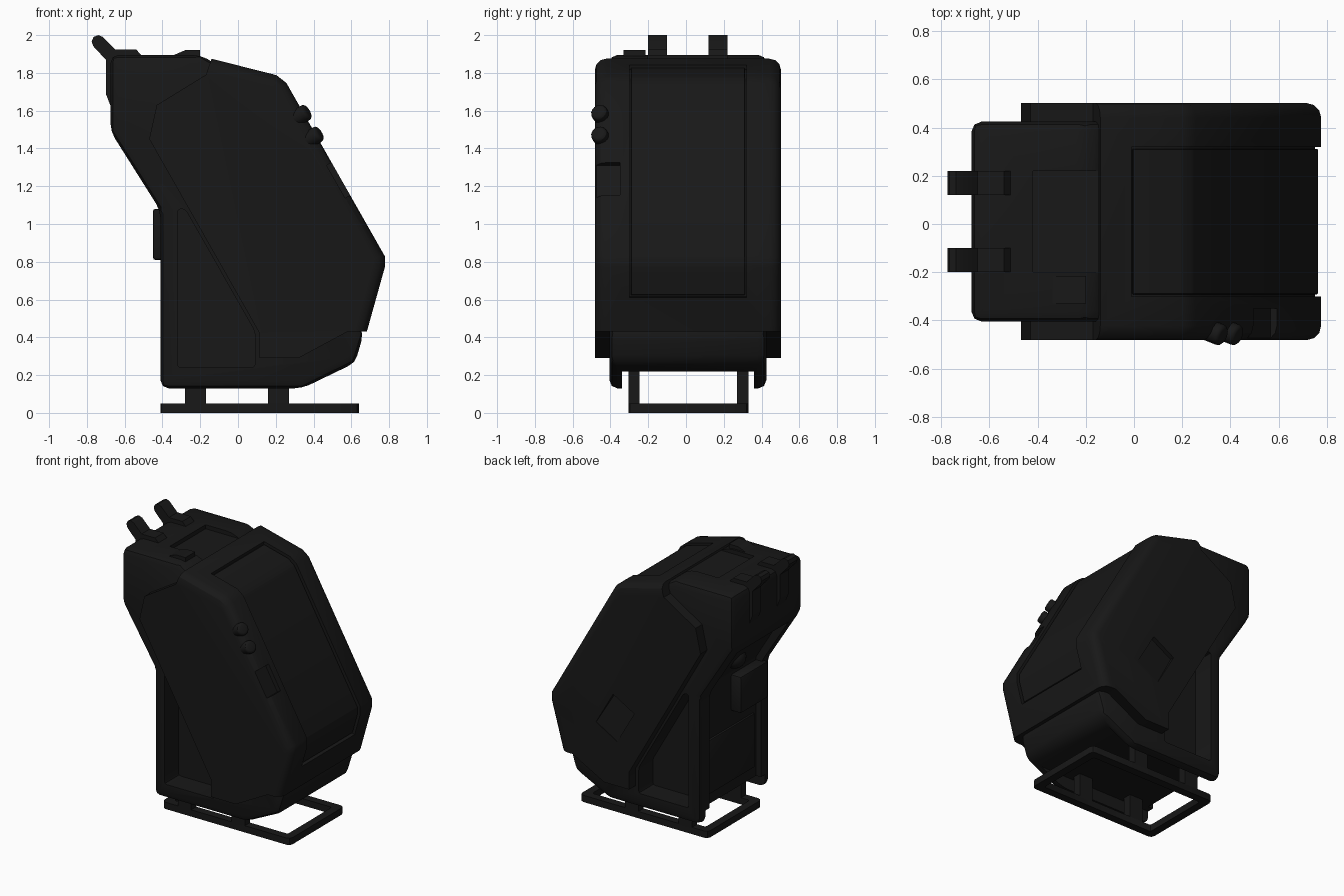
import bpy, bmesh, math
from mathutils import Vector

if "Cube" in bpy.data.objects:
    bpy.data.objects.remove(bpy.data.objects["Cube"])

CY = 0.01  # mid-plane of the body in y
mat = bpy.data.materials.new("dark_plastic")
mat.diffuse_color = (0.009, 0.009, 0.009, 1)
mat.use_nodes = True
mat.node_tree.nodes["Principled BSDF"].inputs["Base Color"].default_value = mat.diffuse_color


def finish(bm, name):
    bmesh.ops.recalc_face_normals(bm, faces=bm.faces)
    me = bpy.data.meshes.new(name)
    bm.to_mesh(me)
    bm.free()
    me.materials.append(mat)
    ob = bpy.data.objects.new(name, me)
    bpy.context.collection.objects.link(ob)
    return ob


def prism(name, pts, y0, y1, bevel=0, segs=2, pick=lambda a, b: True):
    """Extrude an xz profile along y; bevel the edges chosen by pick."""
    bm = bmesh.new()
    f = bm.faces.new([bm.verts.new((x, y0, z)) for x, z in pts])
    r = bmesh.ops.extrude_face_region(bm, geom=[f])
    bmesh.ops.translate(bm, vec=(0, y1 - y0, 0),
                        verts=[v for v in r["geom"] if isinstance(v, bmesh.types.BMVert)])
    bmesh.ops.recalc_face_normals(bm, faces=bm.faces)
    if bevel:
        es = [e for e in bm.edges if pick(e.verts[0].co, e.verts[1].co)]
        bmesh.ops.bevel(bm, geom=es, offset=bevel, segments=segs, profile=0.5,
                        affect='EDGES', clamp_overlap=True)
    return finish(bm, name)


def box(name, x0, x1, y0, y1, z0, z1, bevel=0, pick=lambda a, b: True):
    return prism(name, [(x0, z0), (x1, z0), (x1, z1), (x0, z1)], y0, y1, bevel, 2, pick)


def cut(ob, cutter):
    cutter.hide_render = True
    m = ob.modifiers.new("cut", 'BOOLEAN')
    m.operation, m.solver, m.object = 'DIFFERENCE', 'EXACT', cutter
    bpy.context.view_layer.objects.active = ob
    bpy.ops.object.modifier_apply(modifier=m.name)
    bpy.data.objects.remove(cutter)


def offset(pts, d):
    """Mitred offset of an open path, positive = outwards."""
    p = [Vector(q) for q in pts]
    n = [Vector((-(b - a).y, (b - a).x)).normalized() for a, b in zip(p, p[1:])]
    out = []
    for i, q in enumerate(p):
        a, b = n[max(i - 1, 0)], n[min(i, len(n) - 1)]
        out.append(tuple(q + (a + b) * d / (1 + a.dot(b))))
    return out


def strip(pts, a, b):
    return offset(pts, a) + offset(pts, b)[::-1]


def along_y(a, b):
    return abs(a.y - b.y) > 0.01


def upright(a, b):
    return abs(a.z - b.z) > 0.01


# inner body with the overhanging head
body = prism("inner_body", [(-0.41, 0.13), (0.34, 0.13), (0.62, 0.265), (0.665, 0.42), (0.2, 1.5),
                            (-0.12, 1.85), (-0.2, 1.895), (-0.675, 1.895), (-0.675, 1.49),
                            (-0.41, 1.07)], -0.405, 0.425, 0.042)
# hollow underside and rear channel
cut(body, box("under_cutter", -0.6, 0.8, -0.34, 0.36, 0, 0.22))
cut(body, prism("channel_cutter", [(-0.6, 0.1), (-0.37, 0.1), (-0.37, 1.1), (-0.57, 1.43),
                                   (-0.8, 1.43)], -0.29, 0.31))
# triangular side pockets
tri = [(-0.32, 0.24), (0.09, 0.24), (0.09, 0.43), (-0.28, 1.08), (-0.32, 1.08)]
for y0, y1 in ((-0.6, -0.24), (0.26, 0.6)):
    cut(body, prism("pocket_cutter", tri, y0, y1, 0.018, 2, along_y))
# recess in the lid
cut(body, box("lid_cutter", -0.42, -0.1, -0.2, 0.22, 1.865, 2))

# outer shell, bevelled along its front run
front = [(-0.14, 1.875), (0.203, 1.788), (0.256, 1.747), (0.777, 0.83), (0.777, 0.77), (0.682, 0.43)]
front_set = {(round(x, 3), round(z, 3)) for x, z in front}


def front_rim(a, b):
    on = all((round(v.x, 3), round(v.z, 3)) in front_set for v in (a, b))
    return on and not along_y(a, b)


shell = prism("outer_shell", front + [(0.58, 0.43), (0.32, 0.29), (0.115, 0.29), (0.115, 0.42),
                                      (-0.47, 1.45), (-0.43, 1.63), (-0.17, 1.79)],
              -0.482, 0.502, 0.06, 3, front_rim)
# sunken front panel with a thin surrounding groove
face = [(-0.01, 1.842)] + front[1:5] + [(0.732, 0.61)]
cut(shell, prism("panel_cutter", strip(face, 0.05, -0.026), -0.30, 0.32))
inset = [(-0.001, 1.84)] + front[1:5] + [(0.735, 0.62)]
prism("front_panel", strip(inset, -0.014, -0.04), -0.292, 0.312, 0.003, 1)
# notch on the front corner
cut(shell, prism("notch_cutter", strip([(0.495, 1.325), (0.593, 1.153)], 0.1, -0.03), -0.6, -0.35))
# slanted square recess on the far side, deepest at its upper edge
c, s = math.cos(math.radians(-60)), math.sin(math.radians(-60))
sq = [(0.23 + u * c - v * s, 0.79 + u * s + v * c)
      for u, v in ((-0.14, -0.1), (0.14, -0.1), (0.14, 0.1), (-0.14, 0.1))]
wedge = prism("side_recess_cutter", sq, 0.47, 0.6)
for v in wedge.data.vertices:
    if v.co.y < 0.5 and v.co.z < 0.8:
        v.co.y = 0.498
cut(shell, wedge)

# two indicator buttons on the front corner
for i, (x, z) in enumerate(((0.338, 1.575), (0.402, 1.46))):
    bm = bmesh.new()
    bmesh.ops.create_cone(bm, cap_ends=True, segments=16, radius1=0.045, radius2=0.045, depth=0.08)
    rim = [e for e in bm.edges if all(v.co.z > 0 for v in e.verts)]
    bmesh.ops.bevel(bm, geom=rim, offset=0.018, segments=3, profile=0.5, affect='EDGES')
    ob = finish(bm, f"indicator_{i + 1}")
    ob.rotation_euler = Vector((0.87, -0.35, 0.5)).to_track_quat('Z', 'Y').to_euler()
    ob.location = (x, -0.452, z + 0.003)

# latch levers over the head
lever = [(-0.5, 1.88), (-0.54, 1.925), (-0.65, 1.925), (-0.715, 1.99), (-0.74, 2.0), (-0.765, 1.99),
         (-0.775, 1.965), (-0.765, 1.94), (-0.70, 1.87), (-0.70, 1.69), (-0.665, 1.6), (-0.62, 1.6)]
for i, y in enumerate((-0.20, 0.12)):
    prism(f"latch_lever_{i + 1}", lever, y, y + 0.10)
# small wedge button on the lid
prism("lid_button", [(-0.35, 1.87), (-0.35, 1.89), (-0.28, 1.92), (-0.2, 1.92), (-0.2, 1.87)],
      -0.33, -0.215)

# rear plate, access panel and knob
box("rear_plate", -0.45, -0.36, -0.32, 0.0, 0.81, 1.08, 0.012)
box("rear_access_panel", -0.385, -0.36, -0.26, 0.28, 0.3, 0.7, 0.008)
bm = bmesh.new()
bmesh.ops.create_uvsphere(bm, u_segments=20, v_segments=12, radius=0.08)
knob = finish(bm, "rear_knob")
knob.location = (-0.405, CY, 1.225)

# stand: open base frame and four posts
base = box("base_frame", -0.41, 0.64, -0.305, 0.33, 0, 0.05, 0.03, upright)
cut(base, box("base_cutter", -0.35, 0.58, -0.245, 0.27, -0.1, 0.1, 0.015, upright))
for i, x in enumerate((-0.28, 0.16)):
    for j, y in enumerate((-0.305, 0.27)):
        box(f"post_{i}{j}", x, x + 0.11, y, y + 0.06, 0.04, 0.24)

bpy.ops.object.select_all(action='SELECT')
bpy.context.view_layer.objects.active = body
bpy.ops.object.shade_smooth_by_angle(angle=math.radians(30))
